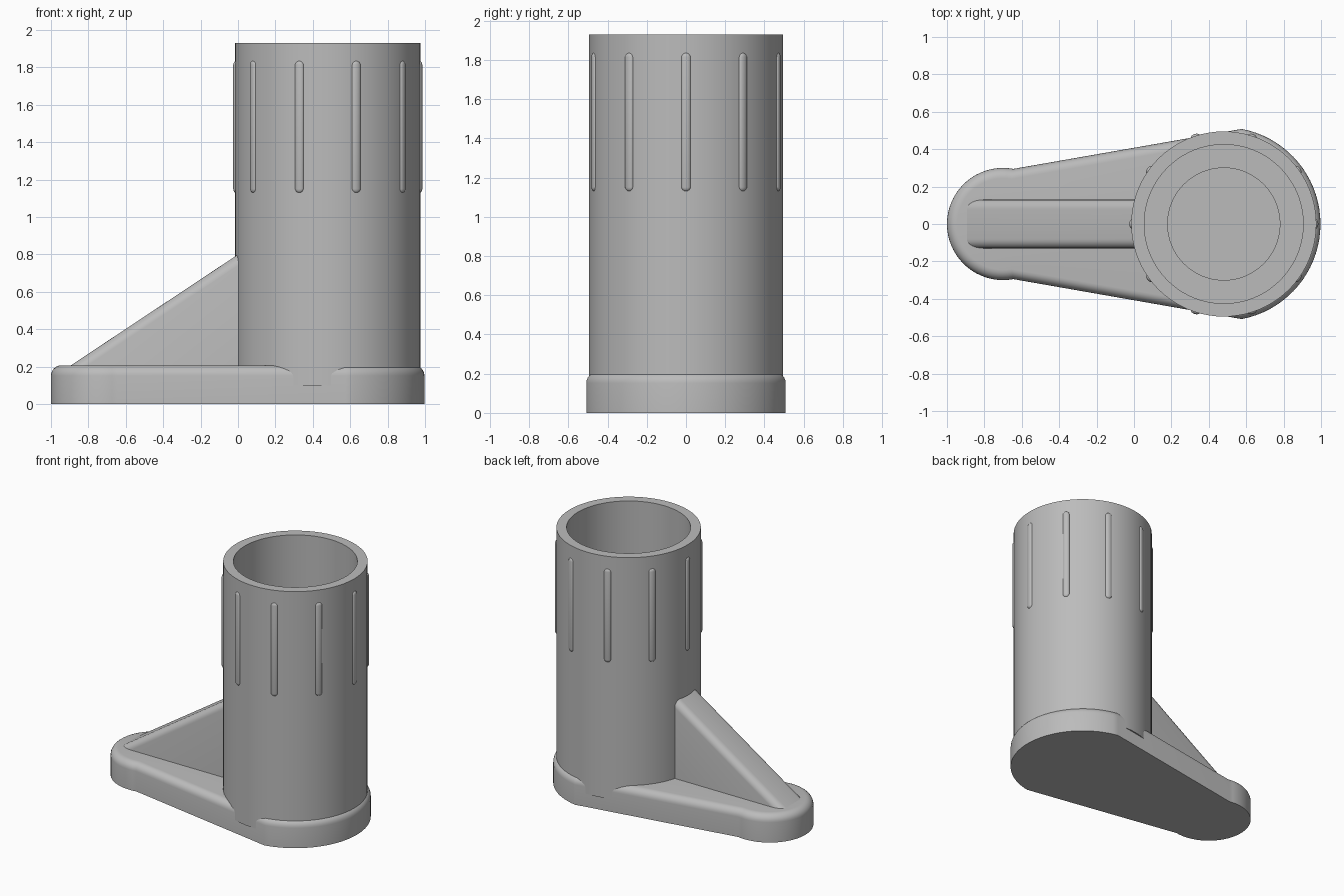
import bpy
import bmesh
from math import acos, cos, sin, pi, radians
from mathutils import Matrix

if "Cube" in bpy.data.objects:
    bpy.data.objects.remove(bpy.data.objects["Cube"])

grey = bpy.data.materials.new("plain grey")
grey.use_nodes = True
GREY = (0.5, 0.5, 0.5, 1)
grey.diffuse_color = GREY
grey.node_tree.nodes["Principled BSDF"].inputs["Base Color"].default_value = GREY

TUBE_X, TUBE_R = 0.48, 0.495


def finish(bm, name, angle=30):
    bmesh.ops.recalc_face_normals(bm, faces=bm.faces)
    mesh = bpy.data.meshes.new(name)
    bm.to_mesh(mesh)
    bm.free()
    mesh.materials.append(grey)
    obj = bpy.data.objects.new(name, mesh)
    bpy.context.collection.objects.link(obj)
    bpy.ops.object.select_all(action='DESELECT')
    obj.select_set(True)
    bpy.context.view_layer.objects.active = obj
    bpy.ops.object.shade_smooth_by_angle(angle=radians(angle))
    return obj


def loft(rings, name):
    """Skin matching closed rings of points and cap both ends."""
    bm = bmesh.new()
    loops = [[bm.verts.new(p) for p in ring] for ring in rings]
    n = len(loops[0])
    for a, b in zip(loops, loops[1:]):
        for i in range(n):
            j = (i + 1) % n
            bm.faces.new((a[i], a[j], b[j], b[i]))
    bm.faces.new(loops[0])
    bm.faces.new(loops[-1])
    return finish(bm, name)


# Base plate: teardrop outline around two circles, rounded upper rim
BIG, SMALL, SMALL_X = 0.517, 0.3, -0.7
TANGENT = acos((BIG - SMALL) / (TUBE_X - SMALL_X))


def teardrop(inset, z, steps=36):
    ring = []
    for cx, r, start, end in ((TUBE_X, BIG, -TANGENT, TANGENT),
                              (SMALL_X, SMALL, TANGENT, 2 * pi - TANGENT)):
        for i in range(steps + 1):
            a = start + (end - start) * i / steps
            ring.append((cx + (r - inset) * cos(a), (r - inset) * sin(a), z))
    return ring


FILLET, BASE_H = 0.055, 0.207
rim = [(i / 6) * pi / 2 for i in range(7)]
loft([teardrop(0, 0)] + [teardrop(FILLET * (1 - cos(a)), BASE_H - FILLET * (1 - sin(a)))
                         for a in rim], "base_plate")

# Tube with stepped bore
profile = [(TUBE_R, 0.1), (TUBE_R, 1.93), (0.425, 1.93),
           (0.425, 0.4), (0.3, 0.4), (0.3, 0.22)]
loft([[(TUBE_X + r * cos(2 * pi * i / 80), r * sin(2 * pi * i / 80), z)
       for i in range(80)] for r, z in profile], "tube")

# Sloping gusset with rounded upper edges
bm = bmesh.new()
outline = [(-0.93, 0.183), (0.03, 0.82), (0.03, 0.183)]
near, far = [[bm.verts.new((x, y, z)) for x, z in outline] for y in (-0.13, 0.13)]
bm.faces.new(near)
bm.faces.new(far)
for i in range(3):
    j = (i + 1) % 3
    bm.faces.new((near[i], near[j], far[j], far[i]))
bmesh.ops.recalc_face_normals(bm, faces=bm.faces)
slope = [bm.edges.get((side[0], side[1])) for side in (near, far)]
bmesh.ops.bevel(bm, geom=slope, offset=0.05, segments=6, profile=0.5, affect='EDGES')
finish(bm, "gusset", 20)

# Ten slim grip ribs with rounded ends around the tube
LOW, HIGH, HALF_W = 1.13, 1.835, 0.025
for k in range(10):
    bm = bmesh.new()
    bmesh.ops.create_uvsphere(bm, u_segments=16, v_segments=9, radius=HALF_W)
    for v in bm.verts:
        v.co.x *= 0.55
        v.co.z += HIGH - HALF_W if v.co.z > 0 else LOW + HALF_W
    place = (Matrix.Translation((TUBE_X, 0, 0)) @ Matrix.Rotation(k * pi / 5, 4, 'Z')
             @ Matrix.Translation((TUBE_R - 0.003, 0, 0)))
    bmesh.ops.transform(bm, matrix=place, verts=bm.verts)
    finish(bm, f"grip_rib_{k + 1}", 50)
